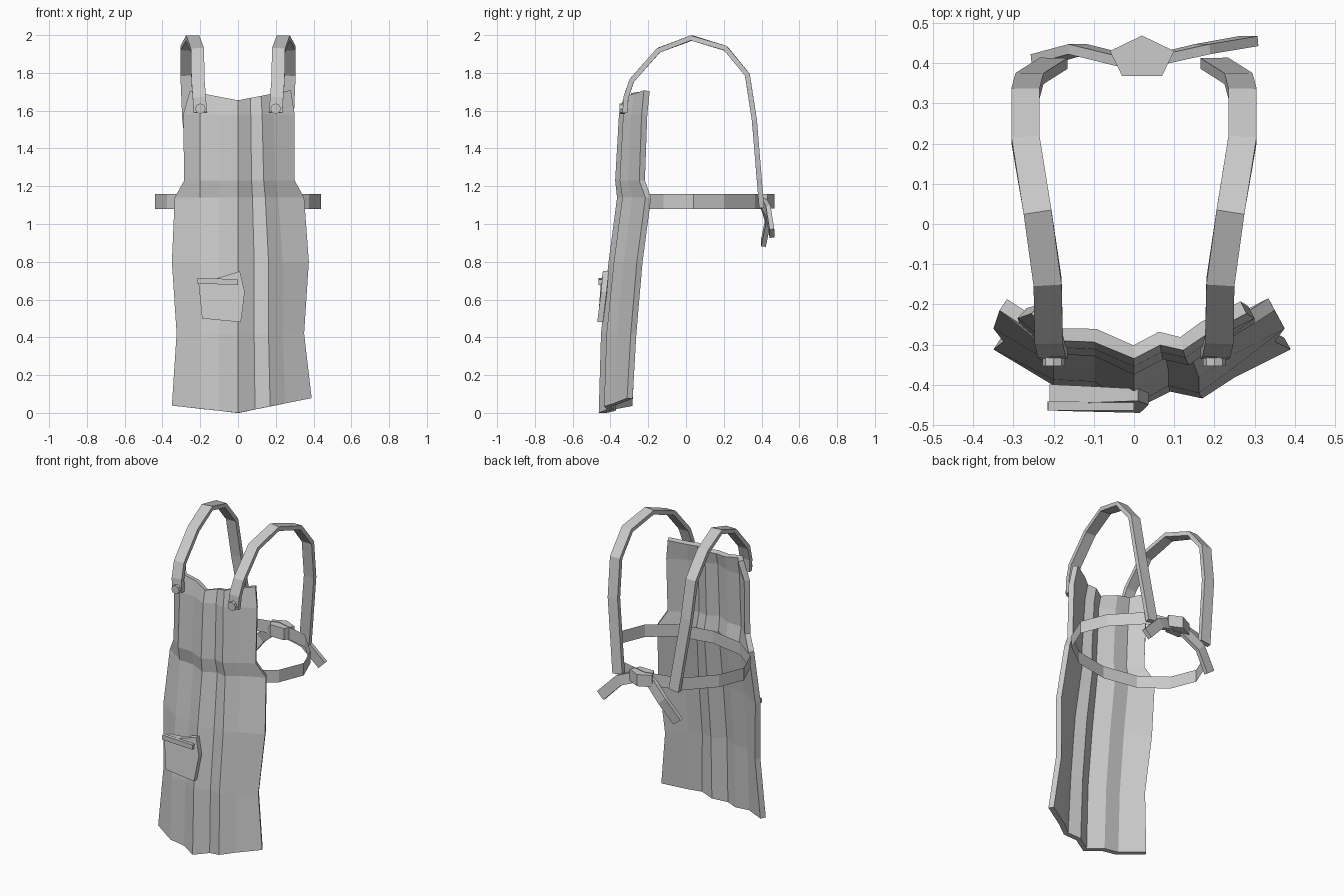
import bpy, bmesh, math
from mathutils import Vector, Matrix

cube = bpy.data.objects.get("Cube")
if cube:
    bpy.data.objects.remove(cube, do_unlink=True)

cloth = bpy.data.materials.new("plain_grey_cloth")
cloth.use_nodes = True
GREY = (0.6, 0.6, 0.6, 1)
cloth.diffuse_color = GREY
cloth.node_tree.nodes["Principled BSDF"].inputs["Base Color"].default_value = GREY


def finish(name, bm):
    bmesh.ops.recalc_face_normals(bm, faces=bm.faces)
    mesh = bpy.data.meshes.new(name)
    bm.to_mesh(mesh)
    bm.free()
    mesh.materials.append(cloth)
    obj = bpy.data.objects.new(name, mesh)
    bpy.context.collection.objects.link(obj)
    return obj


def bridge(bm, rings, closed=True):
    """Join rows of vertices with quads."""
    for a, b in zip(rings, rings[1:]):
        n = len(a)
        for i in range(n if closed else n - 1):
            j = (i + 1) % n
            bm.faces.new((a[i], a[j], b[j], b[i]))


def ribbon(name, points, hint, along, across):
    """Rectangular strip along a path; 'along' is its size in the hint direction."""
    bm = bmesh.new()
    pts = [Vector(p) for p in points]
    rings = []
    for i, p in enumerate(pts):
        t = (pts[min(i + 1, len(pts) - 1)] - pts[max(i - 1, 0)]).normalized()
        u = (hint - t * hint.dot(t)).normalized() * along / 2
        v = t.cross(u).normalized() * across / 2
        rings.append([bm.verts.new(p + a * u + b * v)
                      for a, b in ((1, 1), (-1, 1), (-1, -1), (1, -1))])
    bridge(bm, rings)
    bm.faces.new(rings[0])
    bm.faces.new(rings[-1])
    return finish(name, bm)


# Apron body: folded cross-section repeated over rows, then thickened
# rows: height, left-hand x, right-hand x, fold spread, centre y, fold depth
rows = [(0.0, -0.35, 0.39, 1.0, -0.462, 1.0),
        (0.42, -0.325, 0.35, 0.95, -0.45, 1.05),
        (0.8, -0.35, 0.375, 0.95, -0.41, 1.0),
        (1.14, -0.335, 0.35, 0.85, -0.365, 1.0),
        (1.23, -0.285, 0.30, 0.8, -0.375, 0.85),
        (1.58, -0.29, 0.30, 0.75, -0.355, 0.8),
        (1.655, -0.255, 0.28, 0.72, -0.335, 0.75)]
folds = [(-0.2, 0.06), (-0.1, 0.055), (0, 0), (0.09, 0.045), (0.17, 0.028), (0.25, 0.08)]
bm = bmesh.new()
grid = []
for k, (z, x0, x1, spread, y, depth) in enumerate(rows):
    section = [(x0, 0.15)]
    section += [(x * (spread if x > 0 else 1), d) for x, d in folds]
    section += [(x1, 0.15)]
    line = []
    for x, d in section:
        rise = 0
        if k == 0:
            rise = abs(x) * (0.2 if x > 0 else 0.11)
        elif k == len(rows) - 1:
            rise = abs(x) * 0.19
        line.append(bm.verts.new((x, y + d * depth, z + rise)))
    grid.append(line)
bridge(bm, grid, closed=False)
apron = finish("apron_body", bm)
if apron.data.polygons[0].normal.y > 0:
    apron.data.flip_normals()
thick = apron.modifiers.new("cloth_thickness", 'SOLIDIFY')
thick.thickness = 0.034
thick.offset = -1

# Waist belt: a thin closed loop
half = [(0, -0.275), (0.22, -0.235), (0.375, -0.12), (0.44, 0.04),
        (0.375, 0.2), (0.22, 0.365), (0, 0.42)]
loop = half + [(-x, y) for x, y in half[-2:0:-1]]
bm = bmesh.new()
bridge(bm, [[bm.verts.new((x, y, z)) for x, y in loop] for z in (1.08, 1.16)])
finish("waist_belt", bm)

# Shoulder straps with their buttons
path = [(0.2, -0.323, 1.59), (0.205, -0.318, 1.67), (0.212, -0.287, 1.76),
        (0.215, -0.145, 1.92), (0.24, 0.03, 1.985), (0.27, 0.21, 1.93),
        (0.27, 0.325, 1.79), (0.26, 0.362, 1.55), (0.2, 0.4, 1.09)]
for side, s in (("left", 1), ("right", -1)):
    ribbon(side + "_shoulder_strap", [(s * x, y, z) for x, y, z in path],
           Vector((1, 0, 0)), 0.07, 0.027)
    bm = bmesh.new()
    place = Matrix.Translation((s * 0.2, -0.338, 1.61)) @ Matrix.Rotation(math.pi / 2, 4, 'X')
    bmesh.ops.create_cone(bm, cap_ends=True, segments=8, radius1=0.028,
                          radius2=0.028, depth=0.03, matrix=place)
    finish(side + "_button", bm)

# Pocket with a hem bar across its opening
outline = [(-0.21, -0.45, 0.7), (-0.19, -0.465, 0.5), (0.015, -0.47, 0.48),
           (0.036, -0.45, 0.64), (0.01, -0.44, 0.75), (-0.12, -0.445, 0.71)]
bm = bmesh.new()
front = [bm.verts.new(p) for p in outline]
back = [bm.verts.new((x, y + 0.03 + max(0, -x) * 0.1, z)) for x, y, z in outline]
bridge(bm, [front, back])
bm.faces.new(front)
bm.faces.new(back)
finish("pocket", bm)
ribbon("pocket_hem", [(-0.215, -0.453, 0.7), (0, -0.453, 0.692)],
       Vector((0, 0, 1)), 0.03, 0.022)

# Tied knot and its two hanging tails
bm = bmesh.new()
bmesh.ops.create_cone(bm, cap_ends=True, segments=5, radius1=0.08, radius2=0.08, depth=0.075)
spin = Matrix.Rotation(math.atan2(1, 0) - math.atan2(bm.verts[:][0].co.y, bm.verts[:][0].co.x), 4, 'Z')
bm.transform(Matrix.Translation((0.02, 0.413, 1.12)) @ Matrix.Diagonal((1.05, 0.7, 1, 1)) @ spin)
finish("belt_knot", bm)
tails = {"left": [(0.04, 0.405, 1.12), (0.17, 0.435, 1.07), (0.285, 0.455, 0.95)],
         "right": [(-0.02, 0.405, 1.12), (-0.14, 0.435, 1.02), (-0.23, 0.41, 0.9)]}
for side, pts in tails.items():
    ribbon(side + "_belt_tail", pts, Vector((0, 1, 0)), 0.025, 0.065)
